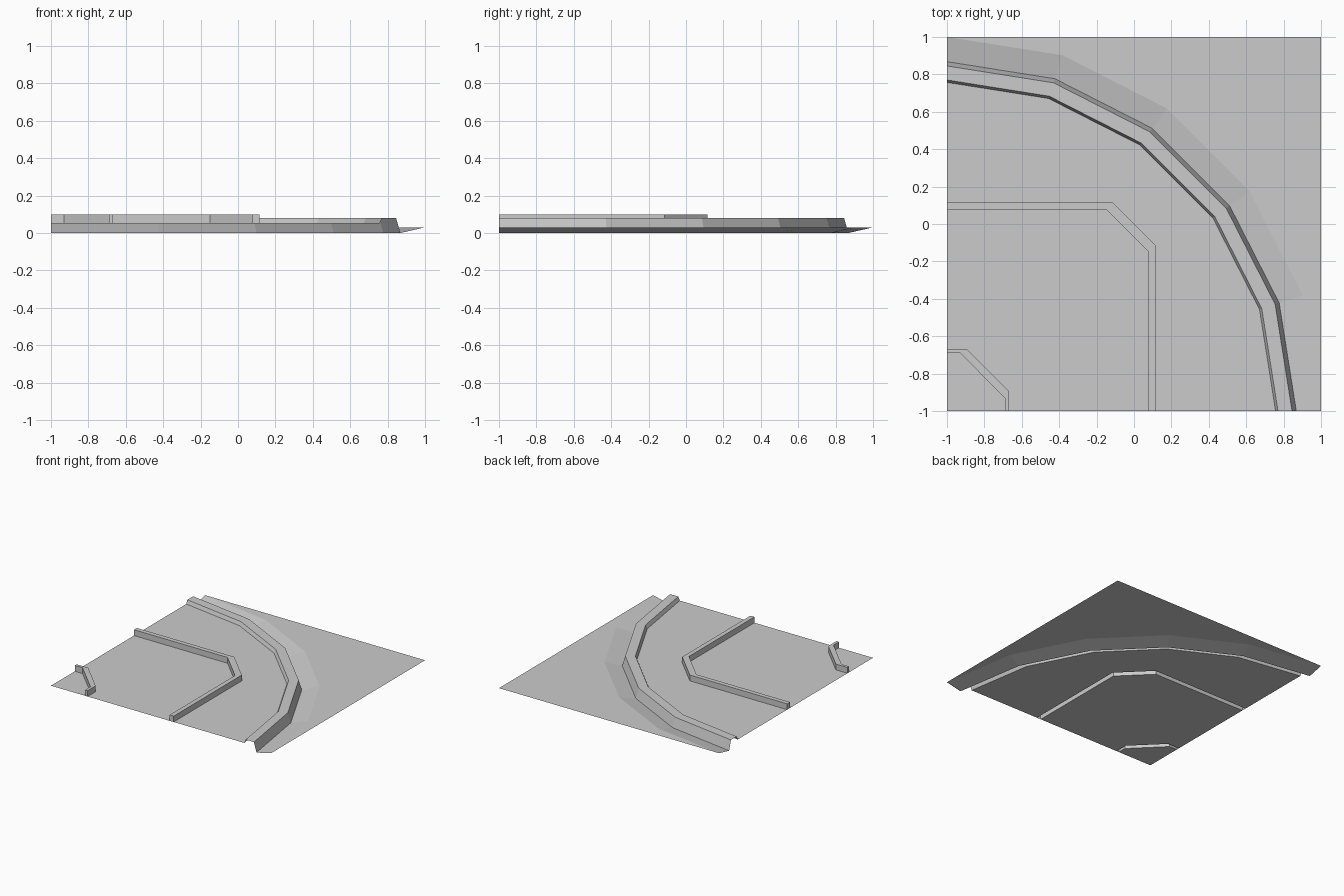
import bpy, bmesh, math

if "Cube" in bpy.data.objects:
    bpy.data.objects.remove(bpy.data.objects["Cube"])

ROAD_Z, STRIP_Z, GROUND_Z = 0.05, 0.098, 0.03

grey = bpy.data.materials.new("light grey")
grey.use_nodes = True
colour = (0.6, 0.6, 0.6, 1)
grey.diffuse_color = colour
grey.node_tree.nodes["Principled BSDF"].inputs["Base Color"].default_value = colour


def arc(radius, z, steps=5):
    """Quarter turn around the tile's inner corner."""
    angles = [math.pi / 2 * (1 - i / steps) for i in range(steps + 1)]
    return [(radius * math.cos(a) - 1, radius * math.sin(a) - 1, z) for a in angles]


def bend(reach, straight, z):
    """Right-angle path with its corner cut off at 45 degrees."""
    return [(-1, reach, z), (straight, reach, z), (reach, straight, z), (reach, -1, z)]


def raised(path, z):
    return [(x, y, z) for x, y, _ in path]


def build(name, rows=(), polygons=()):
    """Join neighbouring rows of points with quads and add single polygons."""
    bm = bmesh.new()
    for inner, outer in zip(rows, rows[1:]):
        for i in range(len(inner) - 1):
            corners = (inner[i], inner[i + 1], outer[i + 1], outer[i])
            bm.faces.new([bm.verts.new(p) for p in corners])
    for polygon in polygons:
        bm.faces.new([bm.verts.new(p) for p in polygon])
    bmesh.ops.remove_doubles(bm, verts=bm.verts, dist=0.0005)
    # All open surfaces look upward
    for face in bm.faces:
        face.normal_update()
        if face.normal.z < -0.01:
            face.normal_flip()
    mesh = bpy.data.meshes.new(name)
    bm.to_mesh(mesh)
    bm.free()
    mesh.materials.append(grey)
    obj = bpy.data.objects.new(name, mesh)
    bpy.context.collection.objects.link(obj)
    return obj


# Outlines of the two raised lane strips, seen from above
corner_in = bend(-0.69, -0.93, ROAD_Z)
corner_out = bend(-0.667, -0.895, ROAD_Z)
lane_in = bend(0.078, -0.15, ROAD_Z)
lane_out = bend(0.115, -0.115, ROAD_Z)
road_edge = arc(1.757, ROAD_Z)

# Road surface, left open beneath the strips
build("road_corner", polygons=[corner_in + [(-1, -1, ROAD_Z)]])
build("inner_lane", rows=[corner_out, lane_in])
build("outer_lane", polygons=[lane_out + road_edge[::-1]])

# Raised strips: two walls, a top and end caps
for name, inner, outer in (("corner_strip", corner_in, corner_out),
                           ("lane_strip", lane_in, lane_out)):
    profile = [inner, raised(inner, STRIP_Z), raised(outer, STRIP_Z), outer]
    caps = [[row[end] for row in profile] for end in (0, -1)]
    build(name, rows=profile, polygons=caps)

# Kerb with a slanted back, and the bank rising behind it
build("kerb", rows=[road_edge, arc(1.77, 0.08), arc(1.845, 0.08), arc(1.868, 0)])
build("bank", rows=[arc(1.868, 0), arc(2, GROUND_Z)])

# Flat ground outside the bend
build("ground", polygons=[arc(2, GROUND_Z) + [(1, 1, GROUND_Z)]])
